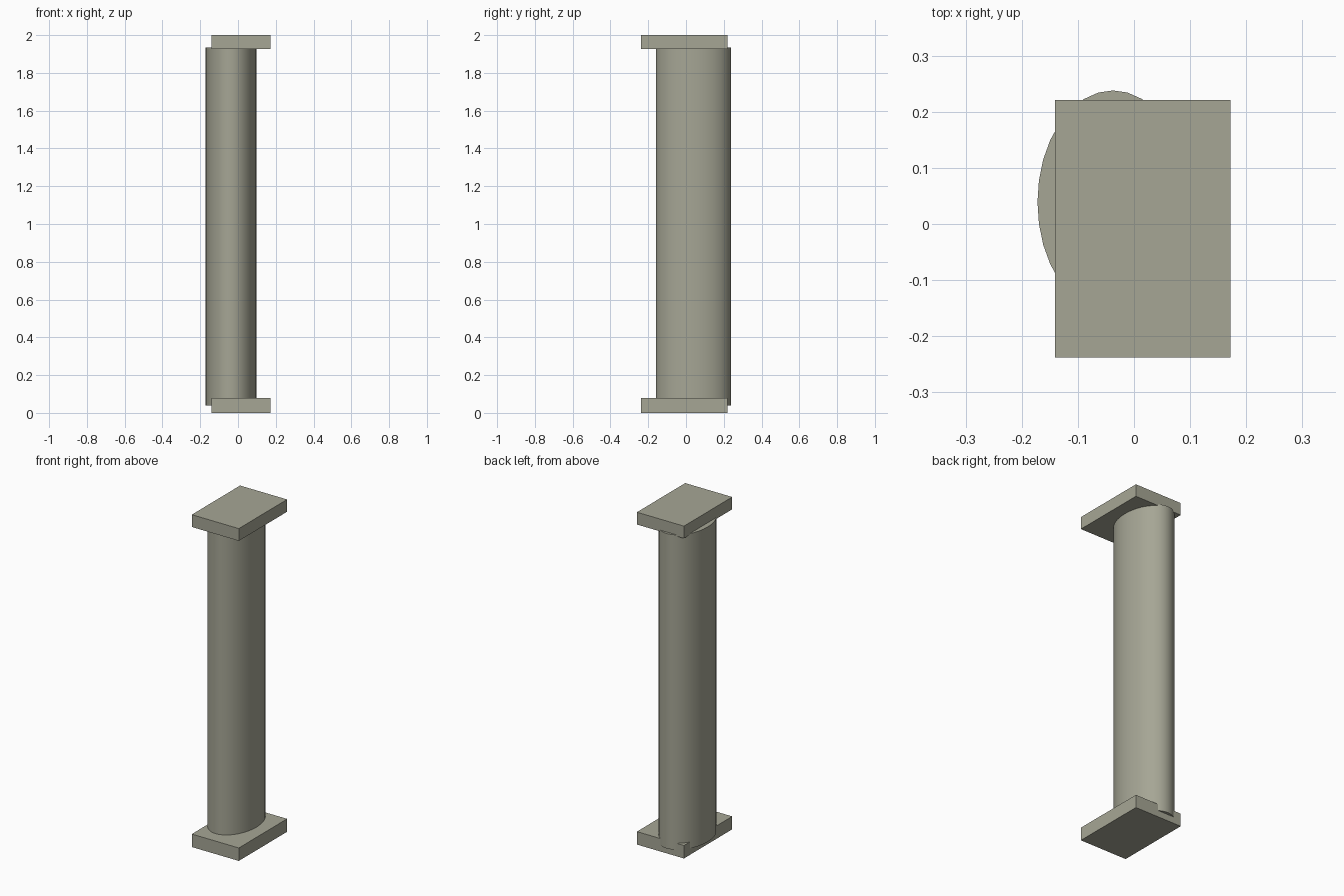
import bpy

if "Cube" in bpy.data.objects:
    bpy.data.objects.remove(bpy.data.objects["Cube"])

# One stone colour for the whole model
stone = bpy.data.materials.new("grey_green_stone")
stone.diffuse_color = (0.38, 0.38, 0.30, 1)
stone.use_nodes = True
stone.node_tree.nodes["Principled BSDF"].inputs["Base Color"].default_value = stone.diffuse_color


def finish(name, lo, hi):
    """Name the active unit primitive and fit it to the given bounds."""
    ob = bpy.context.object
    ob.name = name
    ob.location = [(a + b) / 2 for a, b in zip(lo, hi)]
    ob.scale = [b - a for a, b in zip(lo, hi)]
    bpy.ops.object.transform_apply(location=True, rotation=False, scale=True)
    ob.data.materials.append(stone)
    return ob


# Base and cap slabs
for name, z0, z1 in (("base_slab", 0, 0.078), ("cap_slab", 1.926, 2.0)):
    bpy.ops.mesh.primitive_cube_add(size=1)
    finish(name, (-0.141, -0.238, z0), (0.172, 0.221, z1))

# Oval shaft, offset from the slabs and sunk slightly into both
bpy.ops.mesh.primitive_cylinder_add(vertices=32, radius=0.5, depth=1)
finish("shaft", (-0.172, -0.160, 0.039), (0.097, 0.238, 1.934))
bpy.ops.object.shade_smooth_by_angle()
